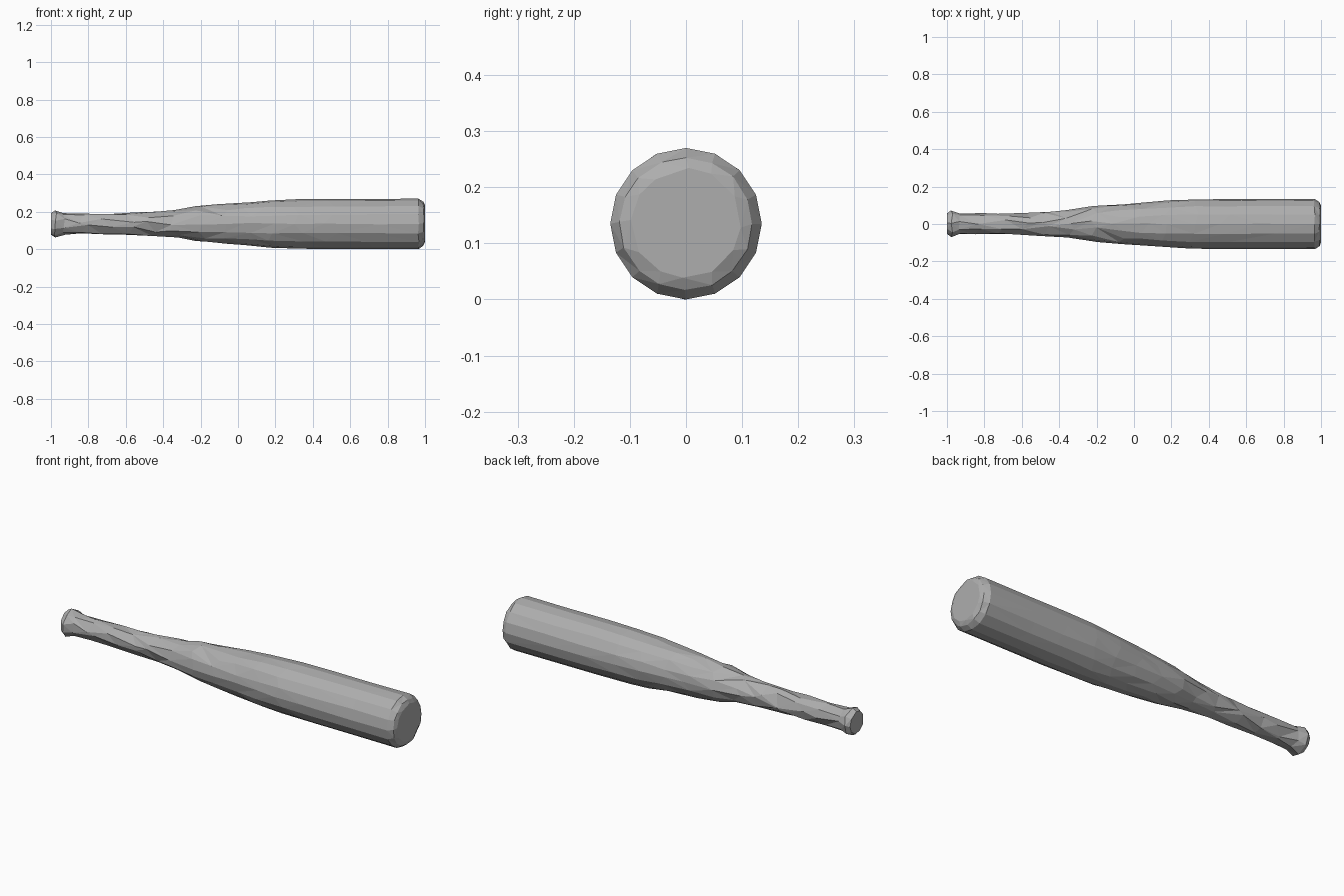
import bpy, bmesh, math, random

random.seed(4)
default = bpy.data.objects.get("Cube")
if default:
    bpy.data.objects.remove(default, do_unlink=True)

AXIS_Z = 0.135

# Single worn wood-grey material
grey = bpy.data.materials.new("plain_grey")
grey.use_nodes = True
colour = (0.42, 0.42, 0.42, 1)
grey.diffuse_color = colour
grey.node_tree.nodes["Principled BSDF"].inputs["Base Color"].default_value = colour

# Sections along the length: x, radius, sides, lengthwise wobble, radial wobble
sections = [
    (-1.0, 0.058, 9, 0, 0.02), (-0.975, 0.072, 9, 0.006, 0.03),
    (-0.93, 0.058, 9, 0.008, 0.03), (-0.82, 0.056, 9, 0.03, 0.05),
    (-0.7, 0.057, 9, 0.03, 0.05), (-0.58, 0.059, 9, 0.03, 0.05),
    (-0.46, 0.064, 10, 0.03, 0.04), (-0.34, 0.073, 12, 0.03, 0.03),
    (-0.2, 0.095, 14, 0.03, 0.02), (-0.08, 0.106, 16, 0.03, 0.015),
    (0.05, 0.115, 16, 0.03, 0.015), (0.18, 0.126, 16, 0.03, 0.012),
    (0.32, 0.132, 16, 0.03, 0.01), (0.5, 0.134, 16, 0.04, 0.008),
    (0.72, 0.134, 16, 0.04, 0.006), (0.965, 0.135, 16, 0.003, 0),
    (0.99, 0.118, 16, 0.003, 0.01), (1.0, 0.098, 12, 0, 0.02),
]

bm = bmesh.new()


def ring(x, radius, sides, slide, bump):
    """Closed, slightly irregular loop of edges around the long axis."""
    verts = []
    for i in range(sides):
        wobble = random.uniform(-1, 1) * min(1, bump * 8)
        a = math.tau * (i + wobble) / sides
        r = radius * (1 + random.uniform(-bump, bump))
        verts.append(bm.verts.new((x + random.uniform(-slide, slide),
                                   r * math.cos(a), AXIS_Z + r * math.sin(a))))
    return verts, [bm.edges.new((verts[i], verts[(i + 1) % sides])) for i in range(sides)]


# Skin knob, grip, taper and barrel as one continuous hewn surface
rings = [ring(*s) for s in sections]
for (_, lower), (_, upper) in zip(rings, rings[1:]):
    bmesh.ops.bridge_loops(bm, edges=lower + upper)
for verts, _ in (rings[0], rings[-1]):
    bm.faces.new(verts)

# Break the long sides into irregular triangular facets
long_sides = [f for f in bm.faces if len(f.verts) == 4]
bmesh.ops.triangulate(bm, faces=long_sides, quad_method='SHORT_EDGE')
bmesh.ops.recalc_face_normals(bm, faces=bm.faces[:])

mesh = bpy.data.meshes.new("tapered_bat")
bm.to_mesh(mesh)
bm.free()
mesh.materials.append(grey)
bat = bpy.data.objects.new("tapered_bat", mesh)
bpy.context.collection.objects.link(bat)
